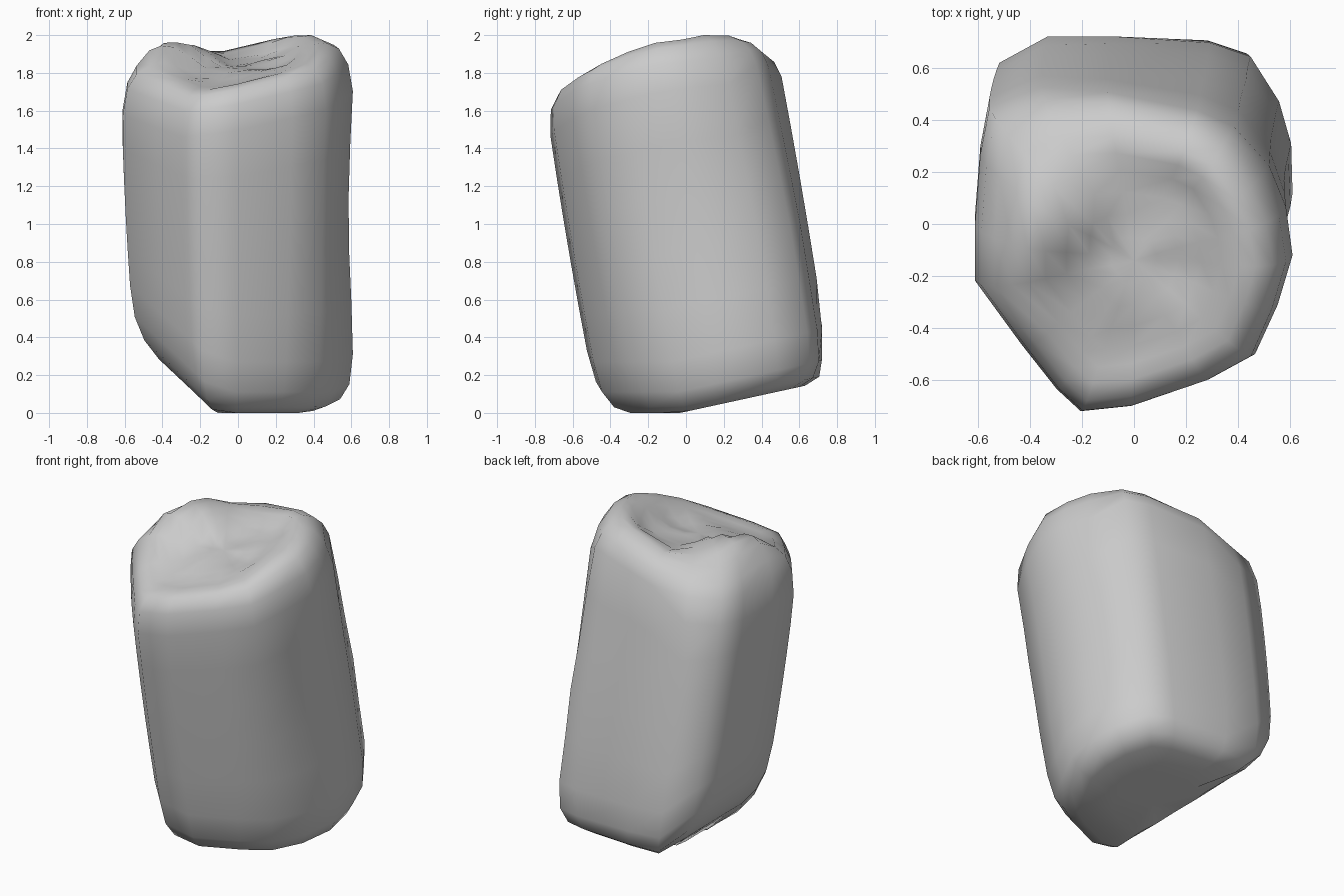
import bpy, bmesh

if "Cube" in bpy.data.objects:
    bpy.data.objects.remove(bpy.data.objects["Cube"])

# Horizontal cross-section of the boulder, counter-clockwise from the front ridge
OUTLINE = [(-.20, -.645), (-.01, -.62), (.28, -.505), (.45, -.40), (.53, -.20), (.585, 0),
           (.58, .20), (.535, .37), (.43, .55), (.28, .605), (-.10, .645), (-.35, .635),
           (-.54, .56), (-.575, .37), (-.595, .10), (-.595, -.12), (-.42, -.38), (-.29, -.56)]

# Height samples of the hollowed top: rim, front lip, notch, valley
TOP = [(-.40, -.10, 1.95), (-.37, .06, 1.98), (-.33, .18, 1.95), (-.24, .04, 1.95),
       (-.52, .0, 1.84), (-.50, .2, 1.83), (-.34, .40, 1.85), (-.13, .38, 1.91),
       (.05, .42, 1.935), (.22, .41, 1.97), (.28, .27, 2.0), (.40, .12, 2.0),
       (.45, -.10, 1.96), (.42, -.30, 1.91), (.32, -.43, 1.84), (.14, -.50, 1.78),
       (-.05, -.55, 1.73), (-.20, -.62, 1.70), (-.42, -.35, 1.75), (-.25, -.30, 1.76),
       (0, 0, 1.83), (.18, .10, 1.87), (.03, .20, 1.86), (.12, -.22, 1.81), (-.13, -.13, 1.82)]


def top_z(x, y):
    num = den = 0
    for px, py, pz in TOP:
        w = 1 / ((x - px) ** 2 + (y - py) ** 2 + .008) ** 2
        num += w * pz
        den += w
    return min(2, num / den + .005)


def bottom_z(x, y):
    return max(0, .21 * (y + .05), .9 * (-.13 - x))


def place(x, y, z):
    # Backward lean, slightly waisted and twisted right side, tapering left side
    if x > 0:
        twist = max(0, (z - 1) * y) * min(1, x / .4)
        x *= 1 + .05 * min(1, ((z - 1.05) / .6) ** 2)
        x -= .14 * twist
        y -= .06 * twist if y > 0 else 0
    else:
        x *= 1 + .08 * (min(z, 1.5) - 1.05)
    y -= .17 * (z - 1)
    return x, max(-.72, min(.72, y)), z


def low(x, y, k, lift):
    return bottom_z(x * k, y * k + .15) + lift


def high(x, y, k, drop):
    # The back rim is tighter than the others
    if y > .5 and x > -.2:
        drop *= .55
    return top_z(x * k, y * k - .14) - drop


# Rings from the underside, up the walls and into the hollow
rings = []
for k, lift in [(.4, 0), (.75, 0), (.88, .03), (.96, .11)]:
    rings.append([place(x * k, y * k, low(x, y, k, lift)) for x, y in OUTLINE])
for t in [0, .2, .4, .6, .8, 1]:
    ring = []
    for x, y in OUTLINE:
        a, b = low(x, y, .97, .27), high(x, y, .97, .25)
        k = .99 + .04 * t * (1 - t)  # faint bulge at mid height
        ring.append(place(x * k, y * k, a + (b - a) * t))
    rings.append(ring)
for k, drop in [(.95, .11), (.87, .03), (.76, 0), (.66, 0), (.55, 0), (.42, 0), (.28, 0), (.14, 0)]:
    rings.append([place(x * k, y * k, high(x, y, k, drop)) for x, y in OUTLINE])

bm = bmesh.new()
loops = [[bm.verts.new(p) for p in ring] for ring in rings]
n = len(OUTLINE)
for lower, upper in zip(loops, loops[1:]):
    for i in range(n):
        j = (i + 1) % n
        bm.faces.new((lower[i], lower[j], upper[j], upper[i]))

# Close the underside and the middle of the hollow
base = bm.verts.new(place(0, 0, bottom_z(0, .15)))
pit = bm.verts.new(place(0, 0, top_z(0, -.14)))
for i in range(n):
    j = (i + 1) % n
    bm.faces.new((base, loops[0][j], loops[0][i]))
    bm.faces.new((pit, loops[-1][i], loops[-1][j]))
bmesh.ops.recalc_face_normals(bm, faces=bm.faces)
for f in bm.faces:
    f.smooth = True

mesh = bpy.data.meshes.new("boulder")
bm.to_mesh(mesh)
bm.free()
bpy.context.collection.objects.link(bpy.data.objects.new("boulder", mesh))
